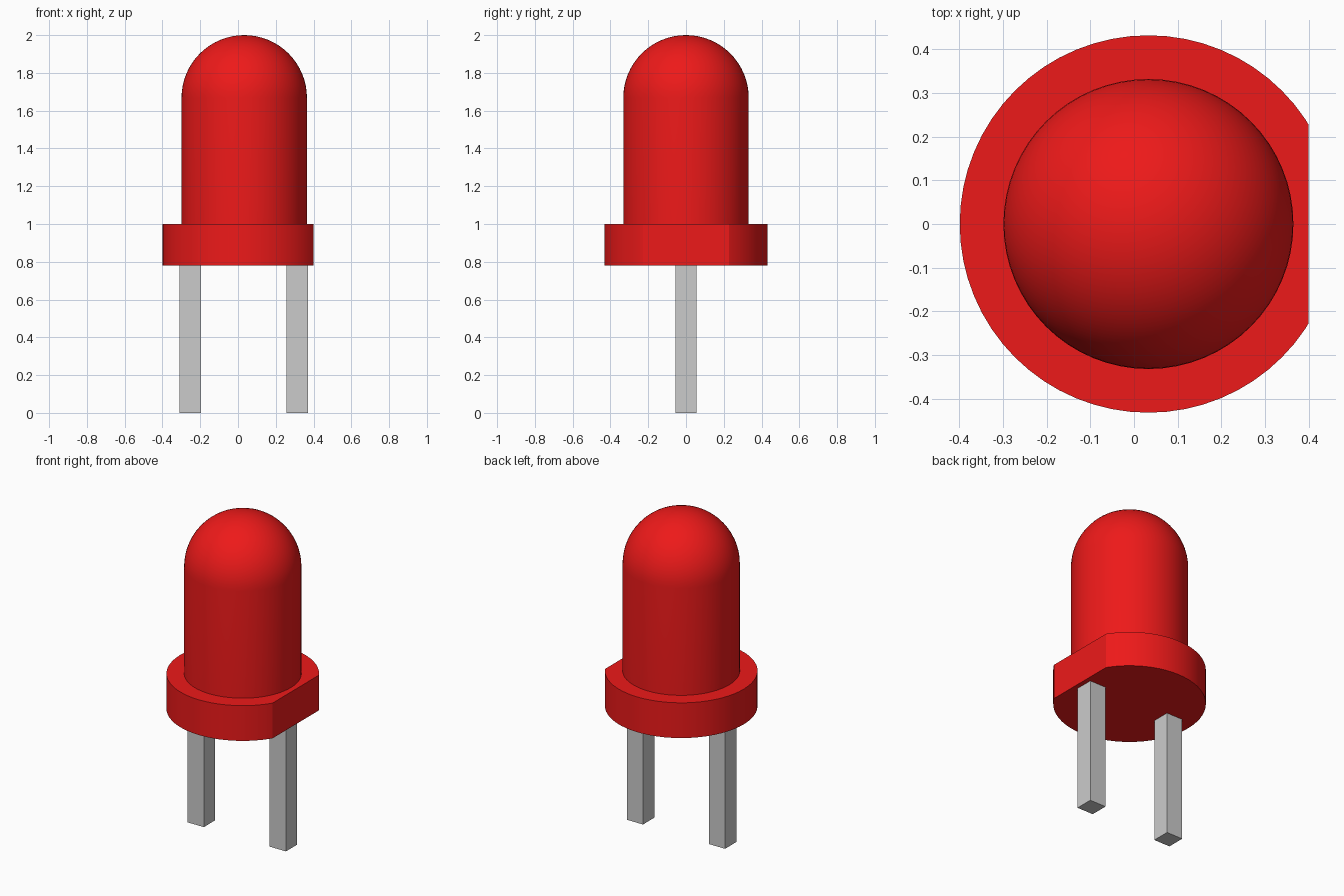
import bpy, bmesh
from math import pi, sin, cos, radians

if "Cube" in bpy.data.objects:
    bpy.data.objects.remove(bpy.data.objects["Cube"])

CENTRE_X = 0.033                 # axis of the round body
LENS_R, RIM_R = 0.332, 0.432
RIM_Z0, RIM_Z1, TOP = 0.78, 1.0, 2.0
FLAT_X = 0.399                   # flat cut on the +x side of the rim
SIDES, DOME_STEPS = 64, 16


def finish(bm, name, material=None):
    bmesh.ops.recalc_face_normals(bm, faces=bm.faces)
    mesh = bpy.data.meshes.new(name)
    bm.to_mesh(mesh)
    bm.free()
    obj = bpy.data.objects.new(name, mesh)
    bpy.context.collection.objects.link(obj)
    if material:
        mesh.materials.append(material)
    return obj


red = bpy.data.materials.new("red_plastic")
red.diffuse_color = (0.85, 0.01, 0.01, 1)
red.use_nodes = True
red.node_tree.nodes["Principled BSDF"].inputs["Base Color"].default_value = red.diffuse_color

# Lens body: rim, cylinder and dome revolved from one profile
dome_z = TOP - LENS_R
profile = [(0, RIM_Z0), (RIM_R, RIM_Z0), (RIM_R, RIM_Z1), (LENS_R, RIM_Z1)]
for i in range(DOME_STEPS):
    a = i / DOME_STEPS * pi / 2
    profile.append((LENS_R * cos(a), dome_z + LENS_R * sin(a)))
profile.append((0, TOP))

bm = bmesh.new()
verts = [bm.verts.new((-r, 0, z)) for r, z in profile]
edges = [bm.edges.new(pair) for pair in zip(verts, verts[1:])]
bmesh.ops.spin(bm, geom=verts + edges, cent=(0, 0, 0), axis=(0, 0, 1),
               angle=2 * pi, steps=SIDES)
bmesh.ops.remove_doubles(bm, verts=bm.verts, dist=1e-4)
bmesh.ops.translate(bm, verts=bm.verts, vec=(CENTRE_X, 0, 0))

# Flat side of the rim
bmesh.ops.bisect_plane(bm, geom=bm.verts[:] + bm.edges[:] + bm.faces[:],
                       plane_co=(FLAT_X, 0, 0), plane_no=(1, 0, 0),
                       clear_outer=True)
bmesh.ops.holes_fill(bm, edges=[e for e in bm.edges if e.is_boundary], sides=0)
body = finish(bm, "lens_body", red)
bpy.context.view_layer.objects.active = body
body.select_set(True)
bpy.ops.object.shade_smooth_by_angle(angle=radians(30))

# Two square metal leads
for name, x in (("left_lead", -0.253), ("right_lead", 0.314)):
    bm = bmesh.new()
    bmesh.ops.create_cube(bm, size=1)
    bmesh.ops.scale(bm, verts=bm.verts, vec=(0.112, 0.112, RIM_Z0))
    bmesh.ops.translate(bm, verts=bm.verts, vec=(x, 0, RIM_Z0 / 2))
    finish(bm, name)
